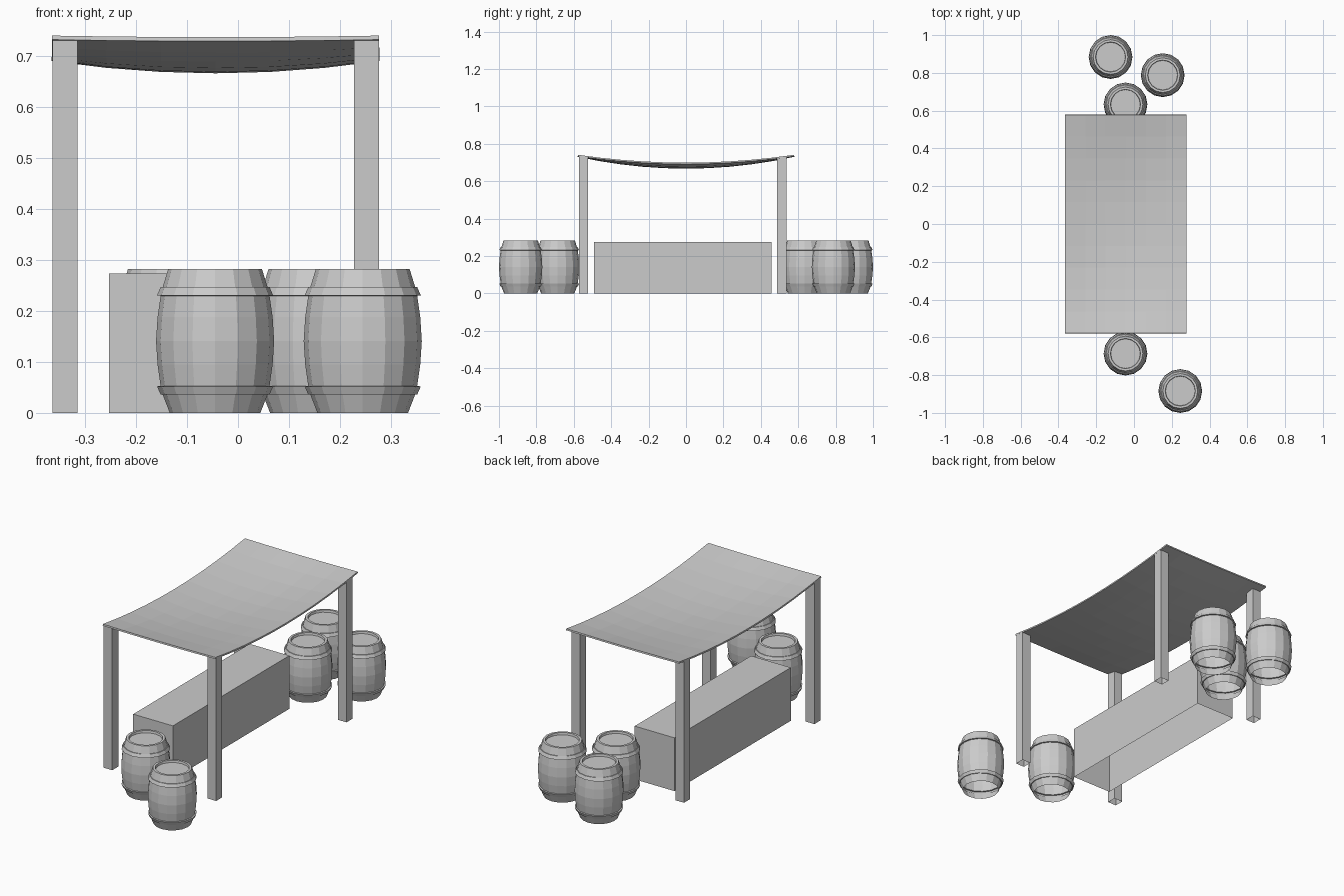
import bpy, bmesh, math

if "Cube" in bpy.data.objects:
    bpy.data.objects.remove(bpy.data.objects["Cube"])


def add_object(name, bm):
    mesh = bpy.data.meshes.new(name)
    bm.to_mesh(mesh)
    bm.free()
    obj = bpy.data.objects.new(name, mesh)
    bpy.context.collection.objects.link(obj)
    return obj


def open_box(name, x0, x1, y0, y1, height):
    """Box standing on the ground, without a bottom face."""
    bm = bmesh.new()
    bmesh.ops.create_cube(bm, size=1)
    for v in bm.verts:
        v.co.x = x1 if v.co.x > 0 else x0
        v.co.y = y1 if v.co.y > 0 else y0
        v.co.z = height if v.co.z > 0 else 0
    bm.normal_update()
    bottom = [f for f in bm.faces if f.normal.z < -0.9]
    bmesh.ops.delete(bm, geom=bottom, context='FACES')
    return add_object(name, bm)


# Barrel profile (radius, height): staves, two hoops, rim and recessed lid
PROFILE = [(0.089, 0), (0.103, 0.036), (0.107, 0.036), (0.114, 0.052),
           (0.107, 0.053), (0.113, 0.095), (0.116, 0.141), (0.113, 0.188),
           (0.107, 0.230), (0.114, 0.231), (0.107, 0.247), (0.103, 0.247),
           (0.092, 0.283), (0.080, 0.283), (0.078, 0.272)]
SIDES = 16


def barrel(name, x, y):
    bm = bmesh.new()
    rings = []
    for r, z in PROFILE:
        rings.append([bm.verts.new((r * math.cos(2 * math.pi * i / SIDES),
                                    r * math.sin(2 * math.pi * i / SIDES), z))
                      for i in range(SIDES)])
    for a, b in zip(rings, rings[1:]):
        for i in range(SIDES):
            j = (i + 1) % SIDES
            bm.faces.new((a[i], a[j], b[j], b[i]))
    bm.faces.new(rings[-1])
    obj = add_object(name, bm)
    obj.location = (x, y, 0)


# Sagging cloth canopy
X0, X1, Y = -0.365, 0.277, 0.578
bm = bmesh.new()
bmesh.ops.create_grid(bm, x_segments=6, y_segments=10, size=1)
for v in bm.verts:
    u, w = 1 - v.co.x ** 2, 1 - v.co.y ** 2
    v.co = ((X0 + X1) / 2 + v.co.x * (X1 - X0) / 2, v.co.y * Y,
            0.741 - w * (0.042 + 0.021 * u) - 0.003 * u)
canopy = add_object("canopy", bm)
solid = canopy.modifiers.new("thickness", 'SOLIDIFY')
solid.thickness = 0.008
solid.offset = -1

# Four posts
for side, px in (("left", -0.364), ("right", 0.228)):
    for end, py, h in (("front", -0.573, 0.731), ("back", 0.487, 0.726)):
        open_box(f"{end}_{side}_post", px, px + 0.049, py, py + 0.049, h)

# Long counter block
open_box("counter", -0.253, -0.027, -0.491, 0.456, 0.274)

# Barrels: two at the front, three at the back
for n, (bx, by) in enumerate([(-0.045, -0.686), (0.245, -0.884), (-0.045, 0.633),
                              (0.152, 0.788), (-0.124, 0.884)], 1):
    barrel(f"barrel_{n}", bx, by)
